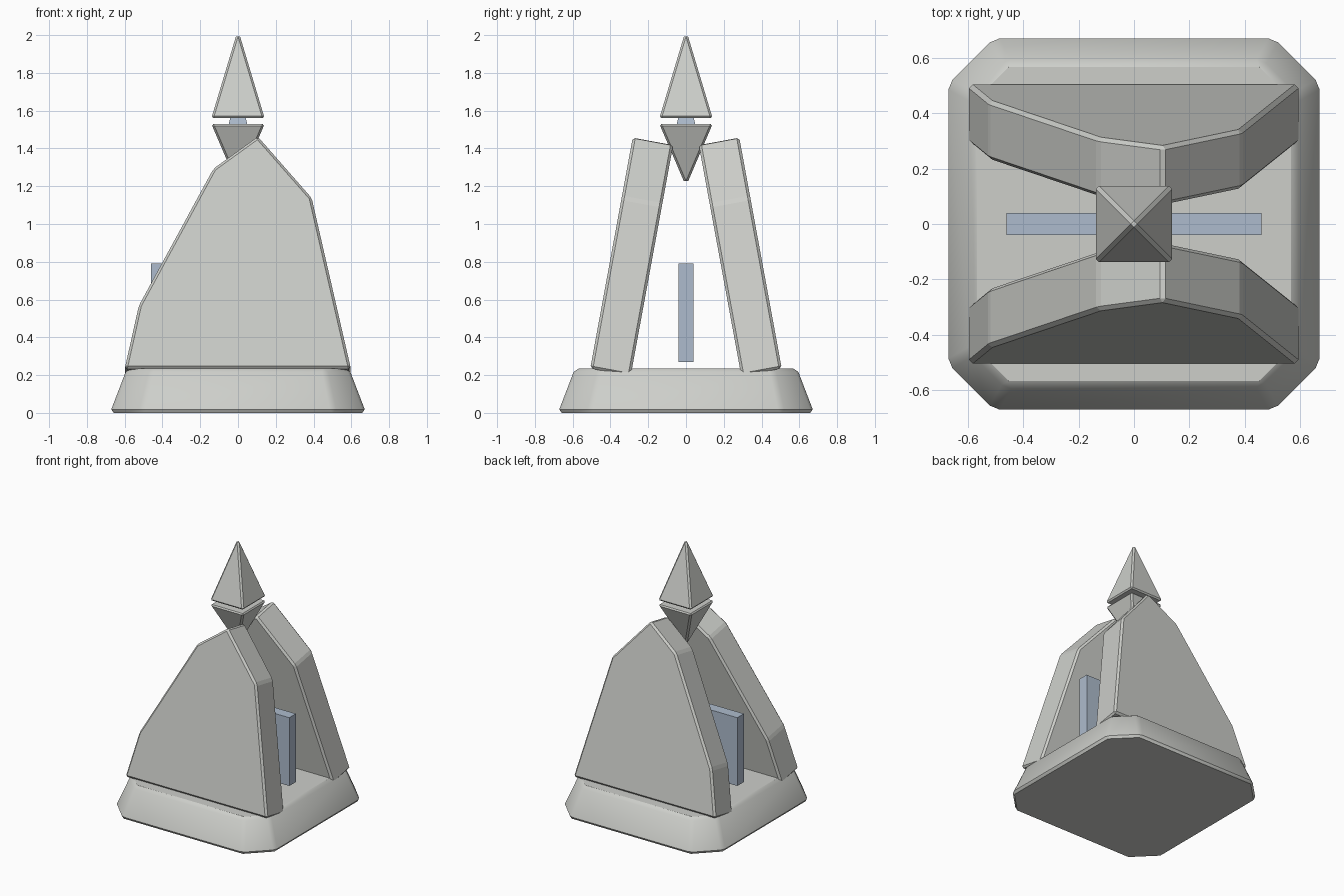
import bpy
import math

if "Cube" in bpy.data.objects:
    bpy.data.objects.remove(bpy.data.objects["Cube"])


def material(name, rgb):
    m = bpy.data.materials.new(name)
    m.diffuse_color = (*rgb, 1)
    m.use_nodes = True
    m.node_tree.nodes["Principled BSDF"].inputs["Base Color"].default_value = m.diffuse_color
    return m


STONE = material("pale grey stone", (0.61, 0.62, 0.59))
GLASS = material("blue grey glass", (0.42, 0.50, 0.61))


def solid(name, verts, faces, mat, bevel=0.0):
    """Closed solid with outward normals and an optional small edge bevel."""
    me = bpy.data.meshes.new(name)
    me.from_pydata(verts, [], faces)
    me.materials.append(mat)
    ob = bpy.data.objects.new(name, me)
    bpy.context.collection.objects.link(ob)
    bpy.ops.object.select_all(action='DESELECT')
    ob.select_set(True)
    bpy.context.view_layer.objects.active = ob
    bpy.ops.object.mode_set(mode='EDIT')
    bpy.ops.mesh.select_all(action='SELECT')
    bpy.ops.mesh.normals_make_consistent(inside=False)
    bpy.ops.object.mode_set(mode='OBJECT')
    if bevel:
        mod = ob.modifiers.new("edge_bevel", 'BEVEL')
        mod.width = bevel
        mod.segments = 1
        mod.limit_method = 'ANGLE'
        mod.angle_limit = math.radians(15)
        bpy.ops.object.modifier_apply(modifier=mod.name)
    return ob


def loft(name, ring_a, ring_b, mat, bevel=0.0):
    """Solid between two matching rings of points."""
    n = len(ring_a)
    faces = [(i, (i + 1) % n, n + (i + 1) % n, n + i) for i in range(n)]
    faces += [tuple(range(n))[::-1], tuple(range(n, 2 * n))]
    return solid(name, ring_a + ring_b, faces, mat, bevel)


def square(h, z, hy=None):
    hy = h if hy is None else hy
    return [(-h, -hy, z), (h, -hy, z), (h, hy, z), (-h, hy, z)]


def octagon(h, c, z):
    """Square of half width h with its corners cut at c."""
    return [(-c, -h, z), (c, -h, z), (h, -c, z), (h, c, z),
            (c, h, z), (-c, h, z), (-h, c, z), (-h, -c, z)]


def pyramid(name, half, z_base, z_tip):
    return solid(name, square(half, z_base) + [(0, 0, z_tip)],
                 [(0, 1, 2, 3)] + [(i, (i + 1) % 4, 4) for i in range(4)],
                 STONE, 0.011)


# Plinth with cut corners and sloping sides
plinth = loft("plinth", octagon(0.678, 0.51, 0), octagon(0.588, 0.46, 0.235),
              STONE, 0.02)
bpy.ops.object.shade_smooth_by_angle(angle=math.radians(30))

# Two leaning slabs, mirrored front to back
OUTLINE = [(-0.60, 0.235), (0.598, 0.235), (0.39, 1.14),
           (0.105, 1.465), (-0.13, 1.295), (-0.525, 0.57)]
for name, s in (("front_slab", 1), ("back_slab", -1)):
    outer = [(x, s * (-0.507 + (z - 0.235) * 0.184), z) for x, z in OUTLINE]
    inner = [(x, y + s * 0.214, z - 0.0394) for x, y, z in outer]
    loft(name, outer, inner, STONE, 0.014)

# Upright panel between the slabs
loft("inner_panel", square(0.46, 0.27, 0.04), square(0.46, 0.79, 0.04), GLASS)

# Split spire with a small core in the gap
pyramid("spire_top", 0.141, 1.56, 2.03)
pyramid("spire_bottom", 0.141, 1.53, 1.20)
loft("spire_core", square(0.052, 1.515), square(0.037, 1.58), GLASS)
